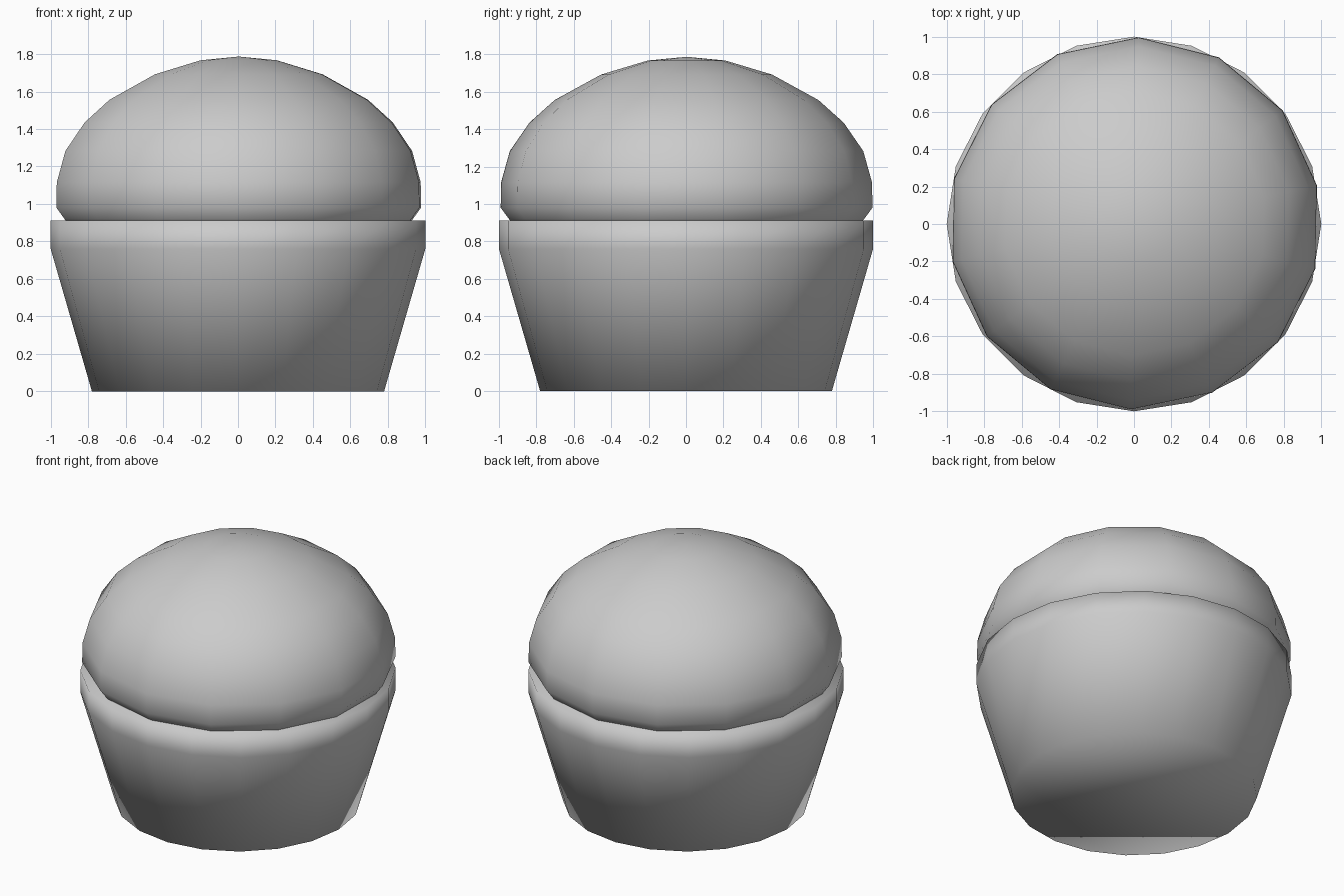
import bpy, bmesh, math

if "Cube" in bpy.data.objects:
    bpy.data.objects.remove(bpy.data.objects["Cube"])


def lathe(name, profile, sides, turn=0.0, centre=(0, 0), apex=None):
    """Revolve (radius, z) points, bottom to top; close with a cap or an apex."""
    bm = bmesh.new()
    rings = []
    for r, z in profile:
        ring = []
        for i in range(sides):
            a = turn + 2 * math.pi * i / sides
            ring.append(bm.verts.new((centre[0] + r * math.cos(a),
                                      centre[1] + r * math.sin(a), z)))
        rings.append(ring)
    for low, high in zip(rings, rings[1:]):
        for i in range(sides):
            j = (i + 1) % sides
            bm.faces.new((low[i], low[j], high[j], high[i]))
    bm.faces.new(rings[0][::-1])
    top = rings[-1]
    if apex is None:
        bm.faces.new(top)
    else:
        tip = bm.verts.new((centre[0], centre[1], apex))
        for i in range(sides):
            bm.faces.new((top[i], top[(i + 1) % sides], tip))
    for f in bm.faces:
        f.smooth = True
    mesh = bpy.data.meshes.new(name)
    bm.to_mesh(mesh)
    bm.free()
    obj = bpy.data.objects.new(name, mesh)
    bpy.context.collection.objects.link(obj)
    return obj


# Tapered cup with a straight rim band
lathe("cup", [(0.78, 0.0), (1.0, 0.76), (1.0, 0.912)], 20)

# Rounded top sitting on the cup
dome = [(0.935, 0.90), (0.95, 0.92), (0.994, 0.98), (0.992, 1.115), (0.945, 1.283),
        (0.84, 1.435), (0.705, 1.556), (0.457, 1.692), (0.208, 1.767)]
lathe("dome_top", dome, 14, math.radians(11.7), (0.004, 0.003), apex=1.787)
